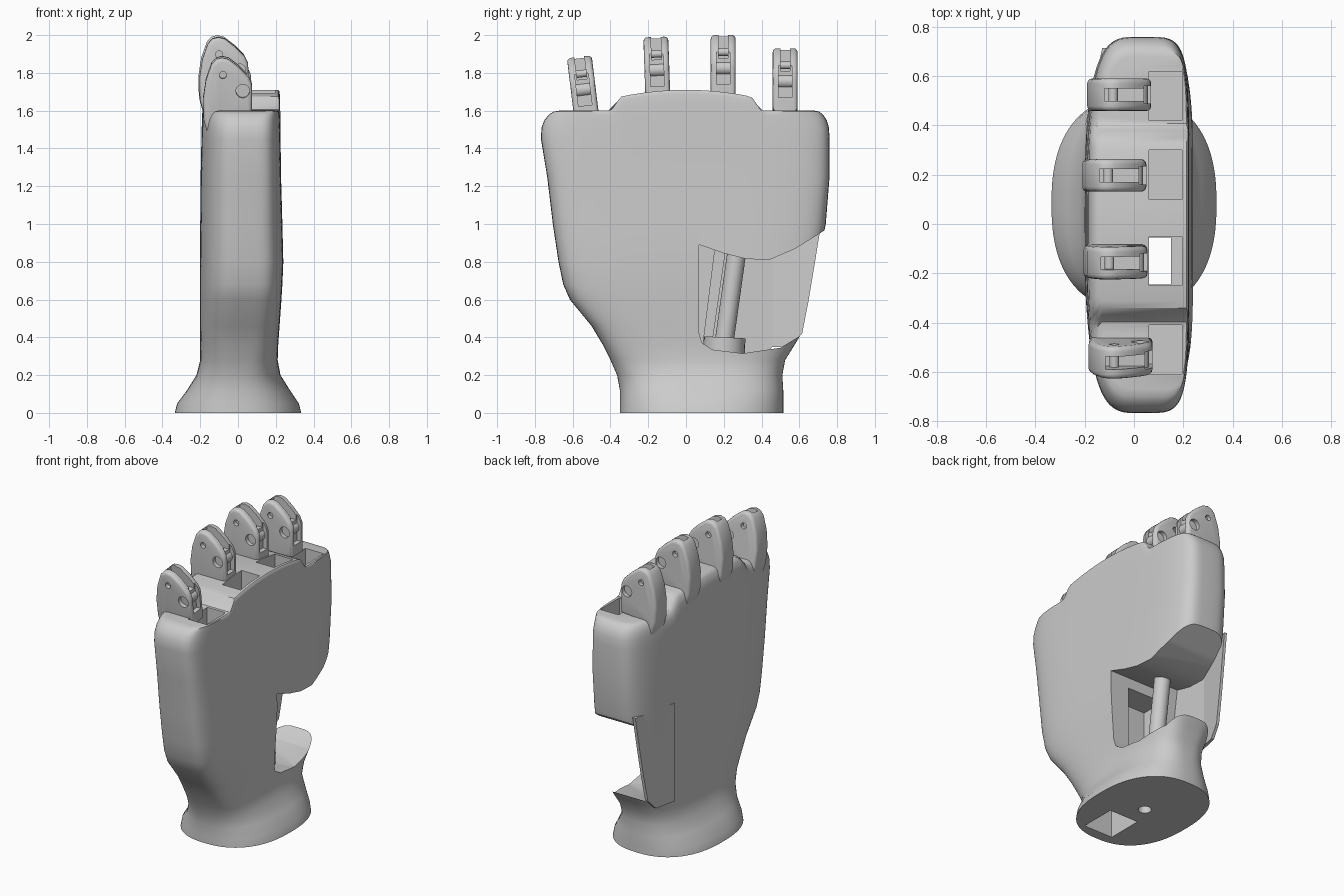
import bpy, bmesh, math
from mathutils import Matrix, Vector

cube = bpy.data.objects.get("Cube")
if cube:
    bpy.data.objects.remove(cube, do_unlink=True)

grey = bpy.data.materials.new("plain_grey")
grey.use_nodes = True
COLOUR = (0.6, 0.6, 0.6, 1)
grey.diffuse_color = COLOUR
grey.node_tree.nodes["Principled BSDF"].inputs["Base Color"].default_value = COLOUR


def finish(name, bm):
    bmesh.ops.recalc_face_normals(bm, faces=bm.faces[:])
    mesh = bpy.data.meshes.new(name)
    bm.to_mesh(mesh)
    bm.free()
    mesh.materials.append(grey)
    ob = bpy.data.objects.new(name, mesh)
    bpy.context.collection.objects.link(ob)
    return ob


def activate(ob):
    bpy.ops.object.select_all(action='DESELECT')
    ob.select_set(True)
    bpy.context.view_layer.objects.active = ob


def smooth(ob, angle=35):
    activate(ob)
    bpy.ops.object.shade_smooth_by_angle(angle=math.radians(angle))


def cut(ob, cutters):
    activate(ob)
    for c in cutters:
        c.hide_render = True
        mod = ob.modifiers.new("cut", 'BOOLEAN')
        mod.operation, mod.solver, mod.object = 'DIFFERENCE', 'EXACT', c
        bpy.ops.object.modifier_apply(modifier=mod.name)
        bpy.data.objects.remove(c, do_unlink=True)


def box(name, lo, hi):
    lo, hi = Vector(lo), Vector(hi)
    bm = bmesh.new()
    bmesh.ops.create_cube(bm, size=1)
    for v in bm.verts:
        v.co = (lo + hi) / 2 + v.co * (hi - lo)
    return finish(name, bm)


def rod(name, a, b, r, sides=24):
    a, b = Vector(a), Vector(b)
    bm = bmesh.new()
    m = Matrix.Translation((a + b) / 2) @ Vector((0, 0, 1)).rotation_difference(b - a).to_matrix().to_4x4()
    bmesh.ops.create_cone(bm, cap_ends=True, segments=sides, radius1=r, radius2=r,
                          depth=(b - a).length, matrix=m)
    return finish(name, bm)


def prism(name, points, vec, bevel=0):
    """Extrude a closed outline along vec, optionally rounding its rims."""
    bm = bmesh.new()
    face = bm.faces.new([bm.verts.new(p) for p in points])
    new = bmesh.ops.extrude_face_region(bm, geom=[face])["geom"]
    bmesh.ops.translate(bm, vec=vec, verts=[g for g in new if isinstance(g, bmesh.types.BMVert)])
    if bevel:
        rims = [e for e in bm.edges if abs((e.verts[0].co - e.verts[1].co).dot(Vector(vec))) < 1e-6]
        bmesh.ops.bevel(bm, geom=rims, offset=bevel, segments=3, profile=0.5, affect='EDGES')
    return finish(name, bm)


# Palm and wrist: rows of height, y range, x range, squareness of back and palm sides
ROWS = [
    (0, -.35, .515, -.335, .335, 2.4, 2.4), (.05, -.35, .515, -.322, .322, 2.4, 2.4),
    (.12, -.35, .515, -.27, .275, 2.5, 2.5), (.2, -.365, .51, -.22, .225, 2.8, 2.8),
    (.28, -.40, .525, -.20, .21, 3, 3.5), (.36, -.44, .575, -.20, .213, 3.2, 4),
    (.46, -.50, .635, -.20, .22, 3.3, 4.5), (.6, -.615, .665, -.20, .23, 3.3, 4.8),
    (.68, -.65, .68, -.20, .235, 3.3, 5), (.8, -.675, .70, -.20, .24, 3.3, 5),
    (1, -.705, .74, -.20, .235, 3.3, 5), (1.25, -.735, .76, -.198, .228, 3.3, 5.5),
    (1.45, -.768, .76, -.193, .225, 3.3, 5.5), (1.51, -.765, .757, -.19, .224, 3.3, 5.5),
    (1.55, -.75, .745, -.185, .223, 3.3, 5.5), (1.58, -.725, .725, -.172, .221, 3.5, 6),
    (1.595, -.70, .705, -.155, .218, 3.8, 7), (1.6, -.67, .68, -.135, .213, 4, 8),
]
N = 128


def ridge(y, z):
    """Raised middle band along the knuckle edge."""
    s = min(1, max(0, (.41 - abs(y)) / .07))
    return min(1, max(0, (z - 1.4) / .18)) * s * s * (3 - 2 * s) * (.11 - .3 * y * y)


bm = bmesh.new()
rings = []
for z, y0, y1, x0, x1, n_back, n_palm in ROWS:
    ring = []
    for i in range(N):
        c = math.cos(2 * math.pi * i / N)
        n, side = (n_palm, 1) if i < N / 2 else (n_back, -1)
        w = side * max(0, 1 - abs(c) ** n) ** (1 / n)
        x = (x0 + x1) / 2 + w * (x1 - x0) / 2
        y = (y0 + y1) / 2 + c * (y1 - y0) / 2
        ring.append(bm.verts.new((x, y, z + ridge(y, z))))
    rings.append(ring)
for a, b in zip(rings, rings[1:]):
    for i in range(N):
        j = (i + 1) % N
        bm.faces.new((a[i], a[j], b[j], b[i]))
for ring in (rings[0], rings[-1]):  # caps, strip by strip
    for i in range(N // 2):
        loop = [ring[i], ring[i + 1], ring[N - i - 1], ring[(N - i) % N]]
        bm.faces.new(list(dict.fromkeys(loop)))
palm = finish("palm", bm)

# Thumb opening, leaving a thin back sheet
OPENING = [(.07, .89), (.2, .845), (.32, .815), (.44, .81), (.58, .87), (.74, .97), (.95, 1.05),
           (.95, .55), (.625, .42), (.5, .345), (.3, .315), (.14, .335), (.085, .37), (.07, .42)]
cutters = [prism("thumb_opening", [(-.165, y, z) for y, z in OPENING], (.8, 0, 0)),
           box("inner_cavity", (-.164, -.1, .4), (.1, .1, .82))]

# Tendon pockets beside each finger, one running right through
for y, floor in ((-.51, 1.3), (-.15, 1.4), (.2, 1.35), (.52, 1.35)):
    cutters.append(box("pocket", (.06, y - .1, floor), (.195, y + .1, 1.9)))
cutters.append(box("through_channel", (.055, -.245, .2), (.15, -.055, 1.45)))
cutters.append(box("wrist_pocket", (-.06, -.28, -.1), (.152, -.04, .25)))
cutters.append(rod("screw_hole", (0, .1, -.1), (0, .1, .12), .04))
cut(palm, cutters)
smooth(palm)

# Back sheet carried out to the edge of the hand, angled with the rounding
SHEET = [(.4, .35), (.55, .35), (.615, .42), (.65, .6), (.68, .78), (.715, 1), (.4, 1)]
prism("back_sheet", [(-.187 + (y - .45) * .22, y, z) for y, z in SHEET], (.02, 0, 0))

# Thumb mount inside the opening
smooth(rod("thumb_post", (0, .2, .36), (0, .27, .86), .05))
smooth(rod("thumb_post_base", (0, .2, .3), (0, .205, .4), .11))
rib = [(-.17, .09, .38), (-.17, .14, .38), (-.17, .21, .86), (-.17, .15, .86)]
prism("thumb_rib", rib, (.13, 0, 0))

# Knuckle links: side outline relative to the tip
OUTLINE = [(-.1, 0), (-.065, -.008), (-.01, -.05), (.04, -.1), (.057, -.135), (.06, -.17), (.06, -.33),
           (-.1, -.35), (-.13, -.44), (-.155, -.44), (-.175, -.41), (-.197, -.33), (-.2, -.22),
           (-.185, -.12), (-.155, -.035), (-.13, -.008)]
LINKS = [("little", -.565, 1.885, .015, 7), ("ring", -.16, 1.99, -.005, 2),
         ("middle", .197, 2.0, -.01, 0), ("index", .525, 1.93, .01, 0)]
for name, y, top, dx, tilt in LINKS:
    link = prism(name + "_knuckle", [(x, -.066, z) for x, z in OUTLINE], (0, .132, 0), .02)
    cut(link, [
        box("fork_slot", (-.13, -.026, -.12), (.1, .026, .1)),
        box("front_slot", (.03, -.036, -.26), (.1, .036, .1)),
        rod("small_pin_hole", (-.095, -.2, -.09), (-.095, .2, -.09), .019),
        rod("large_pin_hole", (.01, -.2, -.175), (.01, .2, -.175), .036)])
    smooth(link)
    # Pins closing the holes part way
    pins = [rod(name + "_small_pin", (-.095, -.04, -.09), (-.095, .04, -.09), .0195),
            rod(name + "_large_pin", (.01, -.04, -.175), (.01, .04, -.175), .0365)]
    for ob in [link] + pins:
        ob.data.transform(Matrix.Translation((dx, y, top)) @ Matrix.Rotation(math.radians(tilt), 4, 'X'))
        if ob is not link:
            smooth(ob)
